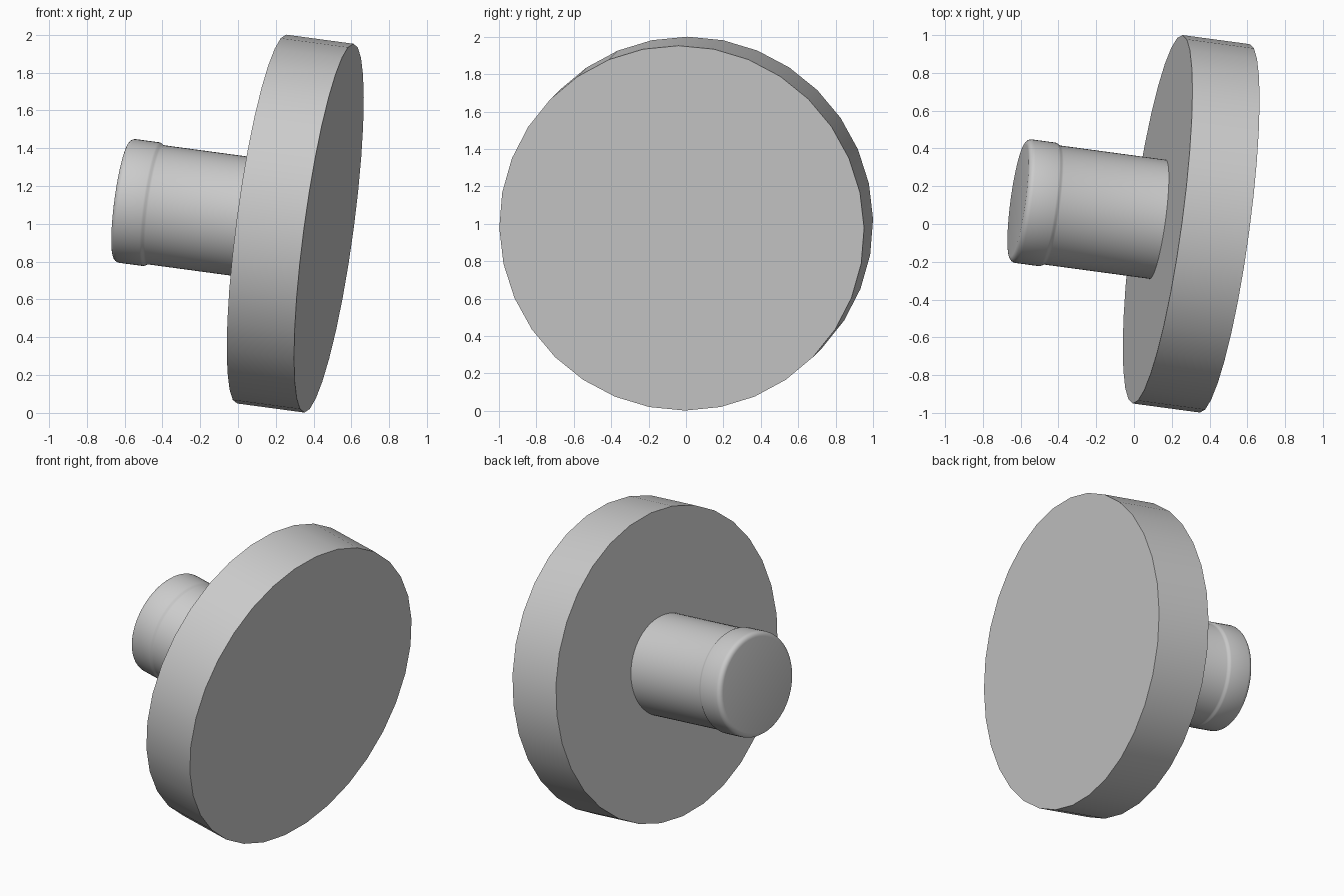
import bpy, bmesh, math
from mathutils import Vector

if "Cube" in bpy.data.objects:
    bpy.data.objects.remove(bpy.data.objects["Cube"])

# One plain grey finish
grey = bpy.data.materials.new("light grey")
grey.use_nodes = True
colour = (0.6, 0.6, 0.6, 1)
grey.diffuse_color = colour
grey.node_tree.nodes["Principled BSDF"].inputs["Base Color"].default_value = colour

# The tilted axis shared by both parts, starting at the back of the disc
axis = Vector((1, -0.135, -0.135)).normalized()
turn = axis.to_track_quat('Z', 'Y')
origin = Vector((0.125, 0.025, 1.025))


def lathe(name, profile, sides):
    """Revolve (radius, distance) points about the tilted axis and cap both ends."""
    bm = bmesh.new()
    rings = []
    for radius, dist in profile:
        angles = [math.tau * i / sides for i in range(sides)]
        rings.append([bm.verts.new((radius * math.cos(a), radius * math.sin(a), dist))
                      for a in angles])
    for low, high in zip(rings, rings[1:]):
        for i in range(sides):
            j = (i + 1) % sides
            bm.faces.new((low[i], low[j], high[j], high[i]))
    bm.faces.new(rings[0][::-1])
    bm.faces.new(rings[-1])
    mesh = bpy.data.meshes.new(name)
    bm.to_mesh(mesh)
    bm.free()
    mesh.materials.append(grey)
    obj = bpy.data.objects.new(name, mesh)
    bpy.context.collection.objects.link(obj)
    obj.rotation_mode = 'QUATERNION'
    obj.rotation_quaternion = turn
    obj.location = origin
    bpy.ops.object.select_all(action='DESELECT')
    obj.select_set(True)
    bpy.context.view_layer.objects.active = obj
    bpy.ops.object.shade_smooth_by_angle(angle=math.radians(35))
    return obj


# Broad flat disc
lathe("disc", [(0.984, 0), (0.984, 0.362)], 32)

# Stem with a rounded, slightly wider collar at its free end
tip, bevel, collar = -0.752, 0.03, 0.33
rounded = [(collar - bevel + bevel * math.sin(a), tip + bevel - bevel * math.cos(a))
           for a in (math.radians(18 * k) for k in range(6))]
neck = [(collar, -0.595), (0.327, -0.585), (0.321, -0.577), (0.318, -0.567), (0.318, 0.01)]
lathe("stem", rounded + neck, 64)
